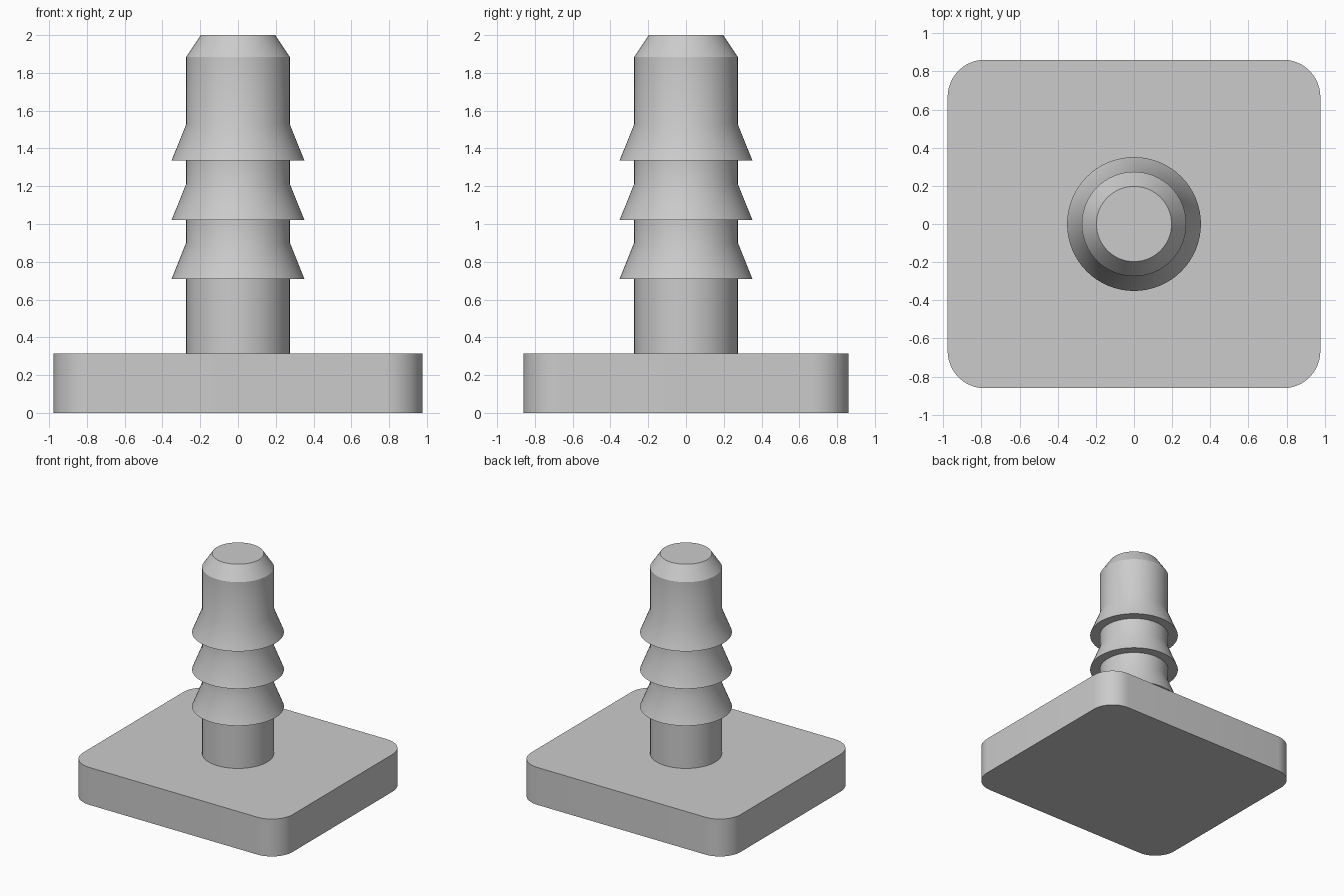
import bpy, bmesh, math

if "Cube" in bpy.data.objects:
    bpy.data.objects.remove(bpy.data.objects["Cube"], do_unlink=True)

grey = bpy.data.materials.new("plain_grey")
grey.use_nodes = True
colour = (0.6, 0.6, 0.6, 1)
grey.diffuse_color = colour
grey.node_tree.nodes["Principled BSDF"].inputs["Base Color"].default_value = colour


def finish(name, bm):
    bmesh.ops.recalc_face_normals(bm, faces=bm.faces)
    mesh = bpy.data.meshes.new(name)
    bm.to_mesh(mesh)
    bm.free()
    mesh.materials.append(grey)
    obj = bpy.data.objects.new(name, mesh)
    bpy.context.collection.objects.link(obj)
    bpy.ops.object.select_all(action="DESELECT")
    obj.select_set(True)
    bpy.context.view_layer.objects.active = obj
    bpy.ops.object.shade_smooth_by_angle(angle=math.radians(30))
    return obj


# Base plate: rectangle with rounded vertical corners
half_x, half_y, height, radius, steps = 0.977, 0.861, 0.315, 0.195, 12
bm = bmesh.new()
outline = []
for corner, (sx, sy) in enumerate([(1, 1), (-1, 1), (-1, -1), (1, -1)]):
    for i in range(steps + 1):
        a = (corner + i / steps) * math.pi / 2
        outline.append(bm.verts.new((sx * (half_x - radius) + radius * math.cos(a),
                                     sy * (half_y - radius) + radius * math.sin(a), 0)))
bottom = bm.faces.new(outline)
lifted = bmesh.ops.extrude_face_region(bm, geom=[bottom], use_keep_orig=True)["geom"]
bmesh.ops.translate(bm, vec=(0, 0, height),
                    verts=[v for v in lifted if isinstance(v, bmesh.types.BMVert)])
finish("base_plate", bm)

# Barbed stem: lathed profile with three barbs and a chamfered tip
stem_r, barb_r, tip_r = 0.274, 0.351, 0.197
profile = [(0, height), (stem_r, height)]
for z in (0.71, 1.022, 1.337):
    profile += [(stem_r, z), (barb_r, z), (stem_r, z + 0.192)]
profile += [(stem_r, 1.885), (tip_r, 2), (0, 2)]
bm = bmesh.new()
verts = [bm.verts.new((r, 0, z)) for r, z in profile]
edges = [bm.edges.new(pair) for pair in zip(verts, verts[1:])]
bmesh.ops.spin(bm, geom=verts + edges, axis=(0, 0, 1), cent=(0, 0, 0),
               angle=math.tau, steps=64, use_merge=True)
bmesh.ops.remove_doubles(bm, verts=bm.verts, dist=0.0005)
finish("barbed_stem", bm)
